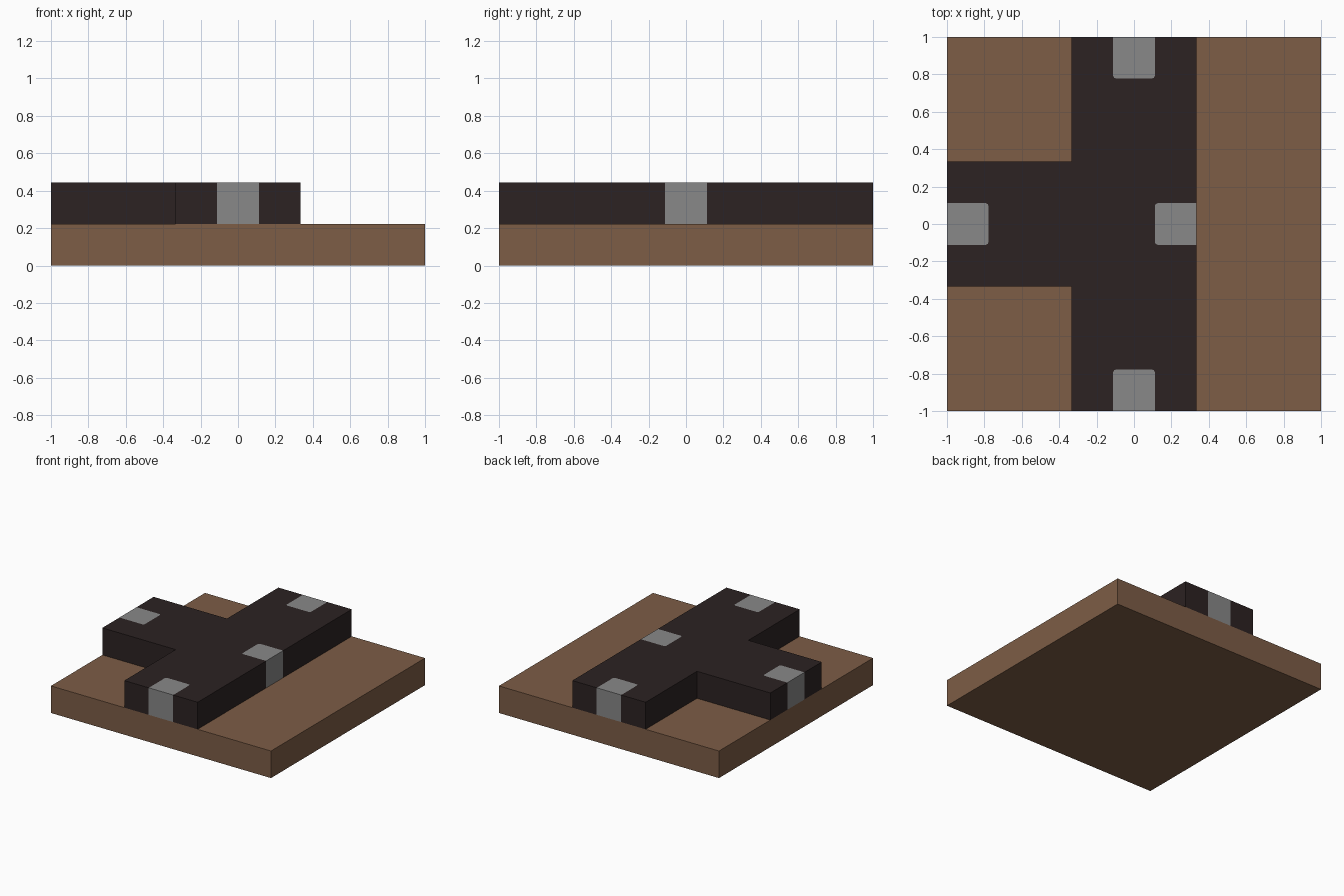
import bpy
import bmesh
from mathutils import Matrix, Vector

cube = bpy.data.objects.get("Cube")
if cube:
    bpy.data.objects.remove(cube, do_unlink=True)

LEVEL = 2 / 9    # height of each layer
ARM = 1 / 3      # half width of the raised arms
HALF = 1 / 9     # half width of an inlay
ROUND = 0.015    # corner radius of an inlay


def material(name, rgb):
    mat = bpy.data.materials.new(name)
    mat.use_nodes = True
    mat.diffuse_color = (*rgb, 1)
    mat.node_tree.nodes["Principled BSDF"].inputs["Base Color"].default_value = (*rgb, 1)
    return mat


def make_object(name, bm, mats):
    bmesh.ops.recalc_face_normals(bm, faces=bm.faces[:])
    mesh = bpy.data.meshes.new(name)
    bm.to_mesh(mesh)
    bm.free()
    for mat in mats:
        mesh.materials.append(mat)
    obj = bpy.data.objects.new(name, mesh)
    bpy.context.collection.objects.link(obj)
    return obj


brown = material("earth_brown", (0.205, 0.109, 0.061))
dark = material("dark_brown", (0.025, 0.016, 0.016))
grey = material("stone_grey", (0.246, 0.246, 0.246))

# Square base slab
bm = bmesh.new()
bmesh.ops.create_cube(bm, size=1)
bmesh.ops.scale(bm, vec=(2, 2, LEVEL), verts=bm.verts)
bmesh.ops.translate(bm, vec=(0, 0, LEVEL / 2), verts=bm.verts)
make_object("base_slab", bm, [brown])

# Raised T-shaped block: outline runs round the arms, stepping around each inlay
bm = bmesh.new()


def inlay_outline(reach, turn):
    inner = reach - 2 * HALF
    k = ROUND * 0.3
    side = [(reach, HALF), (inner + ROUND, HALF),
            (inner + k, HALF - k), (inner, HALF - ROUND)]
    points = [(u, -v) for u, v in side] + side[::-1]
    spin = Matrix.Rotation(turn, 3, "Z")
    return [bm.verts.new(spin @ Vector((u, v, 0)) + Vector((0, 0, LEVEL)))
            for u, v in points]


QUARTER = 1.5707963
arms = [
    (ARM, [(ARM, 1)]),
    (1, [(-ARM, 1), (-ARM, ARM), (-1, ARM)]),
    (1, [(-1, -ARM), (-ARM, -ARM), (-ARM, -1)]),
    (1, [(ARM, -1)]),
]
outline = []
for i, (reach, corners) in enumerate(arms):
    inlay = inlay_outline(reach, i * QUARTER)
    bm.faces.new(inlay[::-1]).material_index = 1
    outline += inlay
    outline += [bm.verts.new((x, y, LEVEL)) for x, y in corners]
bm.faces.new(outline)

# Raise the layout into a closed block
result = bmesh.ops.extrude_face_region(bm, geom=bm.faces[:], use_keep_orig=True)
raised = [g for g in result["geom"] if isinstance(g, bmesh.types.BMVert)]
bmesh.ops.translate(bm, vec=(0, 0, LEVEL), verts=raised)

# Outer walls under an inlay are grey, all other walls dark
for face in bm.faces:
    heights = [v.co.z for v in face.verts]
    if max(heights) - min(heights) > LEVEL / 2:
        narrow = min(max(abs(v.co[axis]) for v in face.verts) for axis in (0, 1))
        face.material_index = int(narrow < HALF + ROUND)
make_object("raised_junction", bm, [dark, grey])
